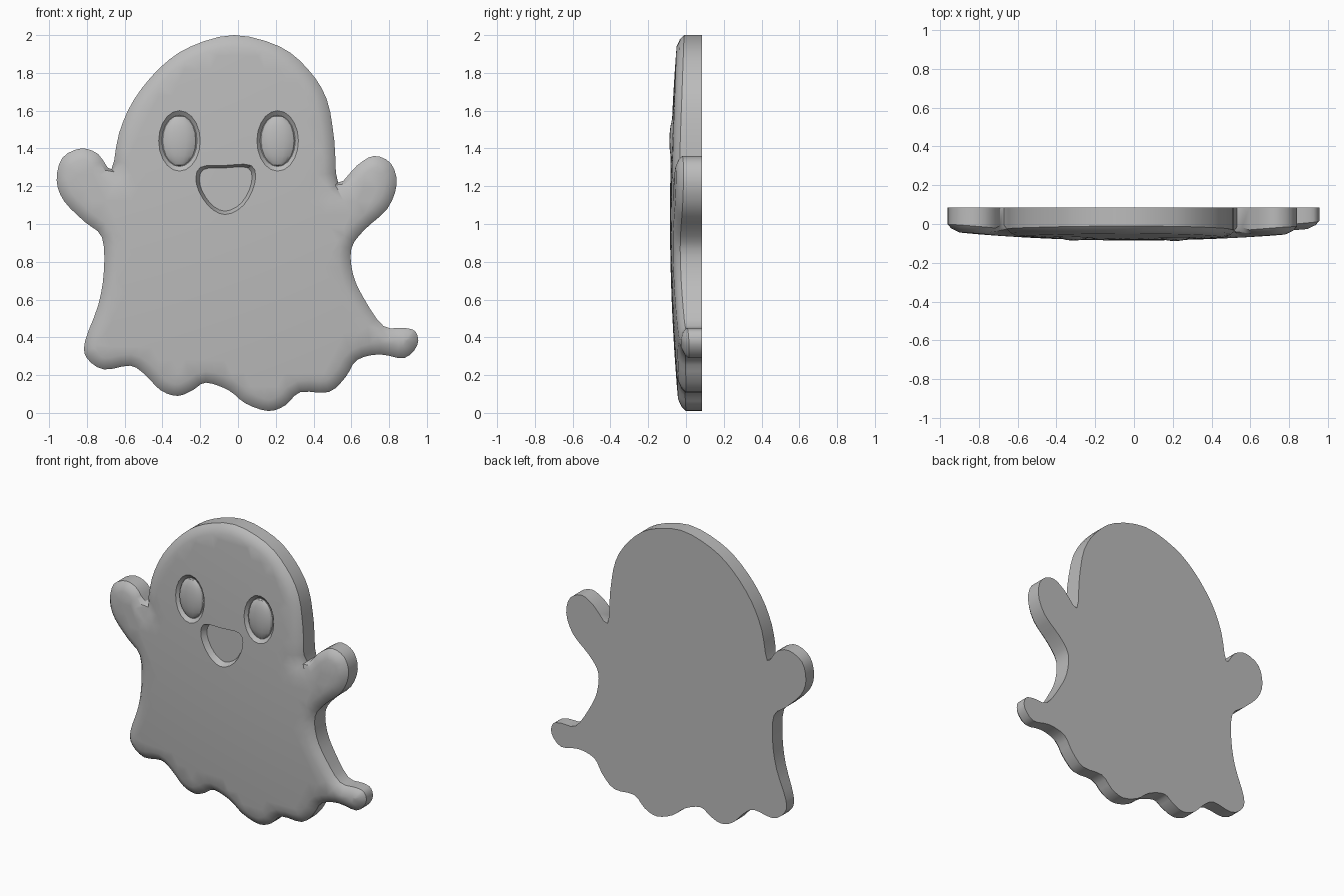
import bpy
import bmesh
from math import sin, cos, tau, radians
from mathutils import Vector
from mathutils.geometry import delaunay_2d_cdt, intersect_point_line

cube = bpy.data.objects.get("Cube")
if cube:
    bpy.data.objects.remove(cube, do_unlink=True)

BACK = 0.085
RIM = 0.06

grey = bpy.data.materials.new("plain_grey")
grey.use_nodes = True
grey.diffuse_color = (0.5, 0.5, 0.5, 1)
grey.node_tree.nodes["Principled BSDF"].inputs["Base Color"].default_value = grey.diffuse_color

# Silhouette, clockwise from the crown, as x, z pairs
HEAD_LEFT = [(-.02, 2), (.22, 1.94), (.37, 1.82), (.47, 1.66), (.51, 1.44), (.53, 1.22)]
ARM_LEFT = [(.63, 1.31), (.72, 1.36), (.81, 1.32), (.84, 1.21), (.79, 1.08), (.67, .97)]
SIDE_LEFT = [(.6, .87), (.61, .73), (.67, .6), (.77, .46)]
TAIL = [(.88, .45), (.94, .43), (.95, .36), (.88, .29), (.75, .31), (.63, .28)]
HEM = [(.57, .19), (.48, .11), (.33, .11), (.25, .04), (.16, .01), (.04, .05), (-.05, .12),
       (-.17, .16), (-.24, .12), (-.32, .09), (-.41, .12), (-.49, .2), (-.57, .25), (-.71, .23)]
SIDE_RIGHT = [(-.8, .29), (-.81, .38), (-.74, .57), (-.71, .75), (-.72, .93)]
ARM_RIGHT = [(-.81, 1.01), (-.92, 1.12), (-.96, 1.23), (-.93, 1.35), (-.83, 1.4), (-.74, 1.37)]
HEAD_RIGHT = [(-.67, 1.29), (-.63, 1.48), (-.55, 1.66), (-.41, 1.83), (-.25, 1.94)]
MOUTH = [(-.2, 1.3), (-.07, 1.31), (.07, 1.31), (.09, 1.22), (.03, 1.1), (-.07, 1.05), (-.16, 1.1), (-.22, 1.21)]
EYES = {"right_eye": Vector((-.31, 1.44)), "left_eye": Vector((.21, 1.44))}
CREASES = [((.55, 1.23), (.42, 1.17)), ((-.68, 1.3), (-.62, 1.24))]


def smooth_loop(points, steps):
    """Closed Catmull-Rom curve through the points."""
    pts = [Vector(p) for p in points]
    out = []
    for i in range(len(pts)):
        a, b, c, d = (pts[(i + k) % len(pts)] for k in (-1, 0, 1, 2))
        for s in range(steps):
            t = s / steps
            out.append(b + (c - a) * t / 2 + (a - b * 2.5 + c * 2 - d / 2) * t * t
                       + (b * 3 - a - c * 3 + d) * t ** 3 / 2)
    return out


def segment_distance(p, a, b):
    near, t = intersect_point_line(p, a, b)
    near = a if t < 0 else b if t > 1 else near
    return (p - near.to_2d()).length


def edge_distance(p, loop):
    return min(segment_distance(p, loop[i - 1], loop[i]) for i in range(len(loop)))


def inside(p, loop):
    hit = False
    for i, b in enumerate(loop):
        a = loop[i - 1]
        if (a.y > p.y) != (b.y > p.y) and p.x < a.x + (b.x - a.x) * (p.y - a.y) / (b.y - a.y):
            hit = not hit
    return hit


def scaled(loop, factor):
    mid = sum(loop, Vector((0, 0))) / len(loop)
    return [mid + (p - mid) * factor for p in loop]


def crown(p):
    """Gently domed front."""
    return -BACK + 0.045 * (p.x / 0.95) ** 2 + 0.04 * ((p.y - 1.05) / 0.95) ** 2


def finish(bm, name, angle):
    mesh = bpy.data.meshes.new(name)
    bm.to_mesh(mesh)
    bm.free()
    obj = bpy.data.objects.new(name, mesh)
    bpy.context.collection.objects.link(obj)
    mesh.materials.append(grey)
    bpy.ops.object.select_all(action='DESELECT')
    obj.select_set(True)
    bpy.context.view_layer.objects.active = obj
    bpy.ops.object.shade_smooth_by_angle(angle=radians(angle))


outline = smooth_loop(HEAD_LEFT + ARM_LEFT + SIDE_LEFT + TAIL + HEM + SIDE_RIGHT + ARM_RIGHT + HEAD_RIGHT, 3)
mouth = smooth_loop(MOUTH, 3)
sockets = [[c + Vector((0.11 * cos(tau * i / 20), 0.16 * sin(tau * i / 20))) for i in range(20)]
           for c in EYES.values()]

# Each recess has an outer lip, a floor edge and a depth
recesses = [(mouth, scaled(mouth, 0.88), 0.04)] + [(s, scaled(s, 0.85), 0.02) for s in sockets]


def front(p):
    """Front surface: dome, rounded rim, arm creases and recesses."""
    y = crown(p)
    y += 0.035 * (1 - min(1, edge_distance(p, outline) / RIM)) ** 2
    for a, b in CREASES:
        y += 0.02 * max(0, 1 - segment_distance(p, Vector(a), Vector(b)) / 0.04)
    for lip, floor, depth in recesses:
        if inside(p, scaled(floor, 1.01)):
            y += depth
    return y


# Body points: silhouette, rounded rim rows, recess rings, then a loose grid
points = list(outline)
edges = [(i, (i + 1) % len(outline)) for i in range(len(outline))]
for lip, floor, depth in recesses:
    for ring in (lip, floor):
        start = len(points)
        points += ring
        edges += [(start + i, start + (i + 1) % len(ring)) for i in range(len(ring))]
for inset in (0.02, RIM):
    for i, p in enumerate(outline):
        along = (outline[(i + 1) % len(outline)] - outline[i - 1]).normalized()
        q = p + Vector((along.y, -along.x)) * inset
        if inside(q, outline) and edge_distance(q, outline) > inset * 0.9:
            points.append(q)
STEP = 0.07
for i in range(-14, 15):
    for j in range(30):
        p = Vector((i * STEP + (j % 2) * STEP / 2, j * STEP))
        if inside(p, outline) and edge_distance(p, outline) > RIM * 1.4:
            if not any(inside(p, scaled(lip, 1.15)) for lip, floor, depth in recesses):
                points.append(p)

# Body: triangulated front, straight sides, flat back
verts, _, faces = delaunay_2d_cdt(points, edges, [], 0, 1e-5)[:3]
bm = bmesh.new()
made = [bm.verts.new((p.x, front(p), p.y)) for p in verts]
for f in faces:
    if inside(sum((verts[i] for i in f), Vector((0, 0))) / len(f), outline):
        bm.faces.new([made[i] for i in f])
bmesh.ops.delete(bm, geom=[v for v in bm.verts if not v.link_faces], context='VERTS')
rim = [e for e in bm.edges if e.is_boundary]
wall = bmesh.ops.extrude_edge_only(bm, edges=rim)["geom"]
for v in wall:
    if isinstance(v, bmesh.types.BMVert):
        v.co.y = BACK
bmesh.ops.holes_fill(bm, edges=[e for e in bm.edges if e.is_boundary])
bmesh.ops.recalc_face_normals(bm, faces=bm.faces)
finish(bm, "ghost_body", 35)

# Eyes: low bulging ovals set in their sockets
for name, c in EYES.items():
    bm = bmesh.new()
    bmesh.ops.create_uvsphere(bm, u_segments=16, v_segments=10, radius=1)
    for v in bm.verts:
        v.co = (c.x + v.co.x * 0.09, crown(c) + 0.02 + v.co.y * 0.032, c.y + v.co.z * 0.135)
    finish(bm, name, 30)
